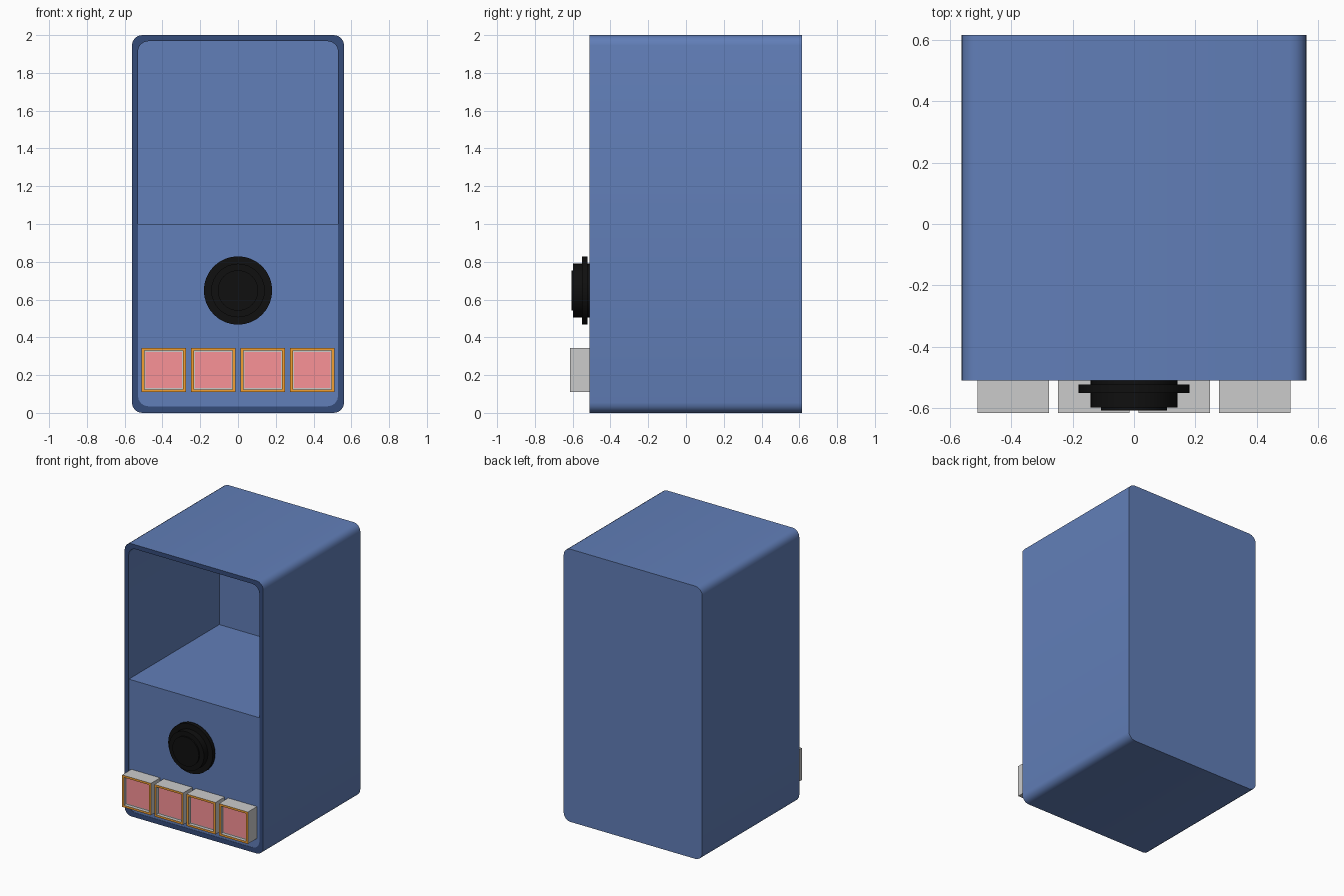
import bpy, bmesh
from math import sin, cos, pi, radians

if "Cube" in bpy.data.objects:
    bpy.data.objects.remove(bpy.data.objects["Cube"])


def material(name, rgb):
    m = bpy.data.materials.new(name)
    m.diffuse_color = (*rgb, 1)
    m.use_nodes = True
    m.node_tree.nodes["Principled BSDF"].inputs["Base Color"].default_value = m.diffuse_color
    return m


BLUE = material("blue", (0.12, 0.21, 0.48))
NAVY = material("dark_blue", (0.035, 0.072, 0.195))
BLACK = material("black", (0.005, 0.005, 0.005))
GREY = material("grey", (0.8, 0.8, 0.8))
ORANGE = material("orange", (0.9, 0.35, 0.03))
PINK = material("pink", (0.95, 0.29, 0.31))


def rounded(x0, x1, z0, z1, r_low, r_high, seg=4):
    """Rounded rectangle in x/z; a zero radius gives a square corner."""
    pts = []
    corners = [(x1, z0, -1, 1, -90, r_low), (x1, z1, -1, -1, 0, r_high),
               (x0, z1, 1, -1, 90, r_high), (x0, z0, 1, 1, 180, r_low)]
    for x, z, sx, sz, start, r in corners:
        n = seg if r else 0
        for i in range(n + 1):
            a = radians(start + 90 * i / max(n, 1))
            pts.append((x + sx * r + r * cos(a), z + sz * r + r * sin(a)))
    return pts


def circle(r, z, n=32):
    return [(r * cos(2 * pi * i / n), z + r * sin(2 * pi * i / n)) for i in range(n)]


def loft(name, sections, mats, band_mats=None):
    """Bridge (profile, y) sections in order and cap both ends.
    band_mats: material index of each band, then of the last cap."""
    bm = bmesh.new()
    rings = [[bm.verts.new((x, y, z)) for x, z in prof] for prof, y in sections]
    band_mats = band_mats or [0] * len(rings)
    bm.faces.new(rings[0])
    for a, b, mi in zip(rings, rings[1:], band_mats):
        for i in range(len(a)):
            j = (i + 1) % len(a)
            bm.faces.new((a[i], a[j], b[j], b[i])).material_index = mi
    bm.faces.new(rings[-1]).material_index = band_mats[-1]
    bmesh.ops.recalc_face_normals(bm, faces=bm.faces)
    mesh = bpy.data.meshes.new(name)
    bm.to_mesh(mesh)
    bm.free()
    for m in mats:
        mesh.materials.append(m)
    ob = bpy.data.objects.new(name, mesh)
    bpy.context.collection.objects.link(ob)
    bpy.ops.object.select_all(action='DESELECT')
    ob.select_set(True)
    bpy.context.view_layer.objects.active = ob
    bpy.ops.object.shade_smooth_by_angle(angle=radians(30))
    return ob


FRONT, BACK = -0.51, 0.615

# Cabinet shell with an open front and a dark rim
outer = rounded(-0.562, 0.562, 0, 2, 0.055, 0.055)
inner = rounded(-0.53, 0.53, 0.035, 1.968, 0.055, 0.055)
loft("cabinet_shell", [(outer, BACK), (outer, FRONT), (inner, FRONT), (inner, 0.54)],
     [BLUE, NAVY], [0, 1, 0, 0])

# Lower block: front control panel and floor of the open compartment
block = rounded(-0.53, 0.53, 0.035, 1.0, 0.055, 0)
loft("control_panel", [(block, 0.54), (block, FRONT + 0.002)], [BLUE])

# Round stepped knob
steps = [(0.142, FRONT + 0.005), (0.142, -0.522), (0.181, -0.522), (0.181, -0.551),
         (0.142, -0.551), (0.142, -0.597), (0.107, -0.597), (0.107, -0.607)]
loft("knob", [(circle(r, 0.648), y) for r, y in steps], [BLACK])

# Row of four push buttons: grey case, orange rim, recessed pink face
for k in range(4):
    cx, cz = -0.393 + 0.262 * k, 0.227

    def square(h):
        return rounded(cx - h, cx + h, cz - h, cz + h, 0, 0)
    loft(f"button_{k + 1}",
         [(square(0.117), FRONT + 0.005), (square(0.117), -0.615), (square(0.102), -0.615),
          (square(0.102), -0.59), (square(0.096), -0.59), (square(0.096), -0.592)],
         [GREY, ORANGE, PINK], [0, 1, 0, 0, 2, 2])
